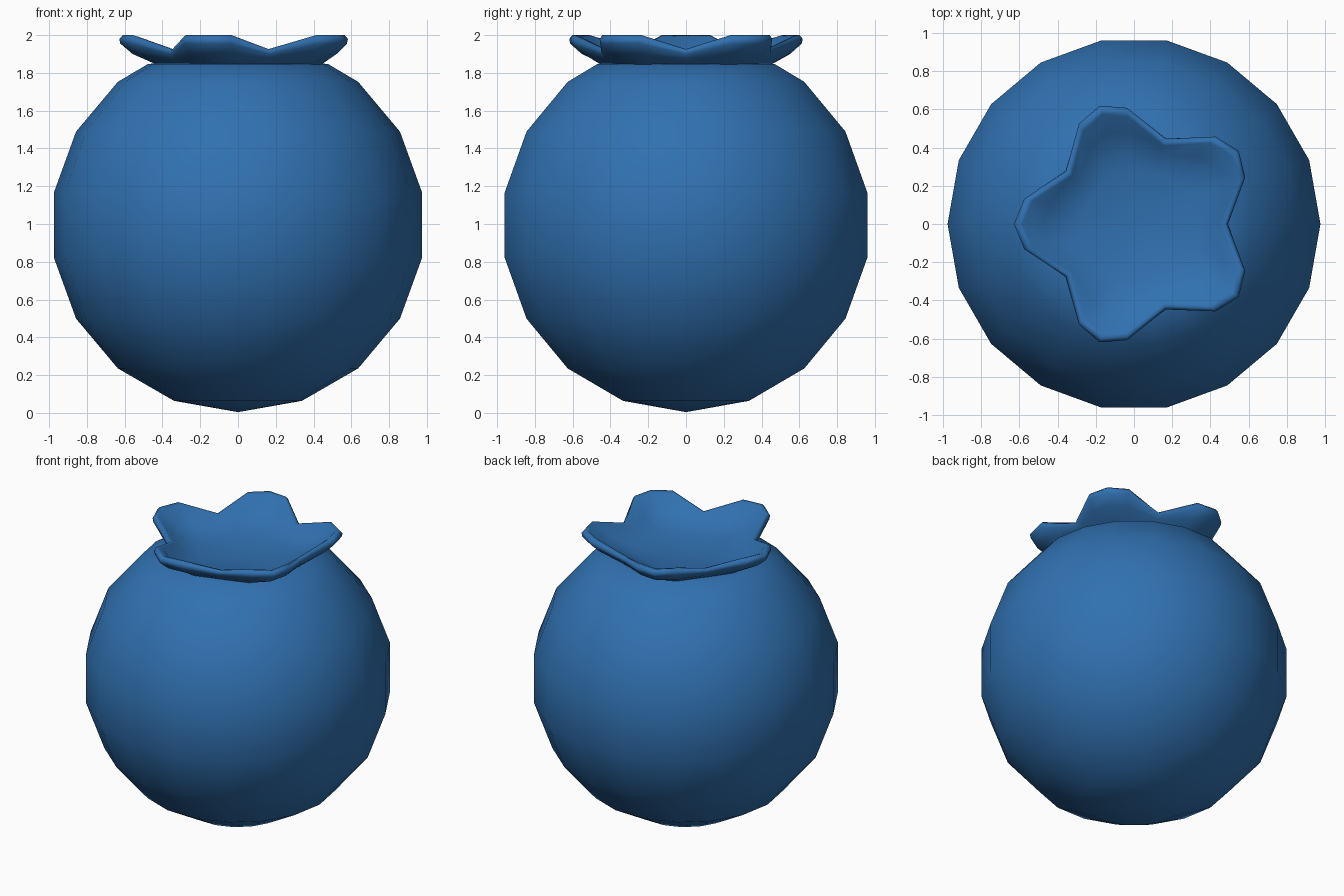
import bpy, bmesh
from math import sin, cos, radians

if "Cube" in bpy.data.objects:
    bpy.data.objects.remove(bpy.data.objects["Cube"])

blue = bpy.data.materials.new("berry blue")
blue.diffuse_color = (0.03, 0.165, 0.44, 1)
blue.use_nodes = True
blue.node_tree.nodes["Principled BSDF"].inputs["Base Color"].default_value = blue.diffuse_color


def loft(name, rings, start=None, end=None):
    """Skin closed rings of equal size, with optional pole points."""
    bm = bmesh.new()
    vs = [[bm.verts.new(p) for p in ring] for ring in rings]
    n = len(vs[0])
    for a, b in zip(vs, vs[1:]):
        for i in range(n):
            j = (i + 1) % n
            bm.faces.new((a[i], a[j], b[j], b[i]))
    for pole, ring, flip in ((start, vs[0], True), (end, vs[-1], False)):
        if pole:
            p = bm.verts.new(pole)
            for i in range(n):
                j = (i + 1) % n
                bm.faces.new((p, ring[j], ring[i]) if flip else (ring[i], ring[j], p))
    for f in bm.faces:
        f.smooth = True
    me = bpy.data.meshes.new(name)
    bm.to_mesh(me)
    bm.free()
    me.materials.append(blue)
    ob = bpy.data.objects.new(name, me)
    bpy.context.collection.objects.link(ob)
    return ob


# Round body: 18-sided sphere with 20 degree rings, open under the crown
R, CZ = 0.99, 0.994
profile = [(R * sin(radians(a)), CZ - R * cos(radians(a))) for a in range(20, 141, 20)]
profile += [(0.475, 1.848), (0.40, 1.85)]
loft("berry_body",
     [[(r * cos(radians(t)), r * sin(radians(t)), z) for t in range(0, 360, 20)]
      for r, z in profile],
     start=(0, 0, CZ - R))

# Five-pointed crown: each layer gives (radius, height) at tip, shoulder, valley
layers = [
    ((0.455, 1.845), (0.455, 1.845), (0.42, 1.845)),   # foot
    ((0.58, 1.90), (0.545, 1.90), (0.455, 1.875)),     # underside
    ((0.645, 1.955), (0.605, 1.955), (0.47, 1.90)),    # outer lip
    ((0.65, 1.98), (0.61, 1.98), (0.468, 1.915)),
    ((0.632, 2.00), (0.592, 2.00), (0.452, 1.926)),    # lip top
    ((0.605, 1.992), (0.565, 1.992), (0.43, 1.918)),   # inner lip
    ((0.50, 1.905), (0.475, 1.90), (0.385, 1.88)),     # bowl wall
    ((0.30, 1.85), (0.30, 1.85), (0.28, 1.85)),        # bowl floor
]
CX = 0.022
rings = []
for tip, shoulder, valley in layers:
    ring = []
    for k in range(5):
        for off, (r, z) in ((-12.5, shoulder), (0, tip), (12.5, shoulder), (36, valley)):
            t = radians(180 + 72 * k + off)
            ring.append((CX + r * cos(t), r * sin(t), z))
    rings.append(ring)
loft("berry_crown", rings, end=(CX, 0, 1.83))
